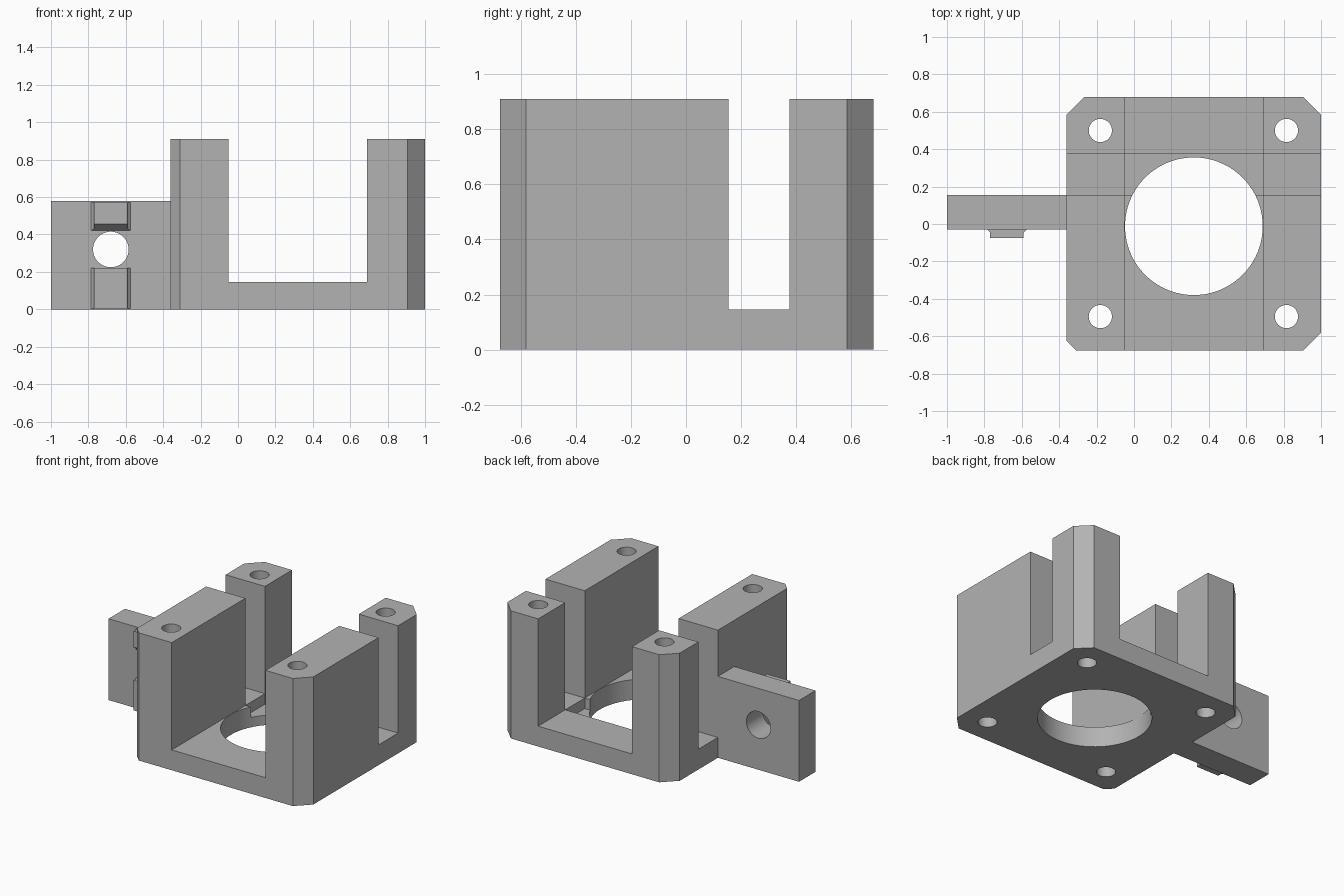
import bpy, bmesh, math
from mathutils import Matrix, Vector

cube = bpy.data.objects.get("Cube")
if cube:
    bpy.data.objects.remove(cube, do_unlink=True)

grey = bpy.data.materials.new("plain grey")
grey.use_nodes = True
colour = (0.45, 0.45, 0.45, 1)
grey.diffuse_color = colour
grey.node_tree.nodes["Principled BSDF"].inputs["Base Color"].default_value = colour


def prism(name, outline, offset):
    """Extrude a closed 3D outline along an offset."""
    bm = bmesh.new()
    face = bm.faces.new([bm.verts.new(p) for p in outline])
    new = bmesh.ops.extrude_face_region(bm, geom=[face])["geom"]
    bmesh.ops.translate(bm, vec=offset, verts=[v for v in new if isinstance(v, bmesh.types.BMVert)])
    bmesh.ops.recalc_face_normals(bm, faces=bm.faces)
    mesh = bpy.data.meshes.new(name)
    bm.to_mesh(mesh)
    bm.free()
    mesh.materials.append(grey)
    obj = bpy.data.objects.new(name, mesh)
    bpy.context.collection.objects.link(obj)
    return obj


def box(name, x, y, z):
    outline = [(x[0], y[0], z[0]), (x[1], y[0], z[0]), (x[1], y[1], z[0]), (x[0], y[1], z[0])]
    return prism(name, outline, (0, 0, z[1] - z[0]))


def rod(name, centre, radius, axis, segments=64):
    """Long cylinder through a point, used for drilling."""
    axis = Vector(axis)
    turn = axis.to_track_quat("Z", "Y")
    start = Vector(centre) - axis * 2
    ring = [start + turn @ Vector((radius * math.cos(a), radius * math.sin(a), 0))
            for a in (math.tau * i / segments for i in range(segments))]
    return prism(name, ring, axis * 4)


def cut(obj, cutters):
    """Subtract each cutter, apply the result and discard the cutters."""
    for cutter in cutters:
        cutter.hide_render = True
        mod = obj.modifiers.new("cut", "BOOLEAN")
        mod.operation = "DIFFERENCE"
        mod.solver = "EXACT"
        mod.object = cutter
    graph = bpy.context.evaluated_depsgraph_get()
    mesh = bpy.data.meshes.new_from_object(obj.evaluated_get(graph))
    obj.modifiers.clear()
    obj.data = mesh
    for cutter in cutters:
        bpy.data.objects.remove(cutter, do_unlink=True)


# Housing block with chamfered corners, one smaller than the rest
L, R, F, B, TOP, FLOOR = -0.36, 1.0, -0.675, 0.68, 0.91, 0.145
c, s = 0.095, 0.05
outline = [(L + s, F), (R - c, F), (R, F + c), (R, B - c),
           (R - c, B), (L + c, B), (L, B - c), (L, F + s)]
housing = prism("housing", [(x, y, 0) for x, y in outline], (0, 0, TOP))

# Wide channel, cross slot, shallow pocket where they meet, and bores
inner, slot = (-0.05, 0.69), (0.155, 0.375)
cutters = [
    box("channel_cutter", inner, (-2, 2), (FLOOR, 2)),
    box("slot_cutter", (-2, 2), slot, (FLOOR, 2)),
    box("pocket_cutter", inner, slot, (0.07, 1)),
    rod("main_bore_cutter", (0.32, -0.012, 0), 0.368, (0, 0, 1), 96),
]
for x in (-0.18, 0.815):
    for y in (-0.495, 0.5):
        cutters.append(rod("screw_hole_cutter", (x, y, 0), 0.062, (0, 0, 1), 48))
cut(housing, cutters)

# Side mounting tab with a cross hole
tab = box("mounting_tab", (-1, L), (-0.03, 0.155), (0, 0.58))
cut(tab, [rod("tab_hole_cutter", (-0.68, 0, 0.32), 0.095, (0, 1, 0))])

# Locating lugs on the front of the tab, flared at the root
flare = [(-0.785, -0.03), (-0.77, -0.045), (-0.77, -0.075),
         (-0.59, -0.075), (-0.59, -0.045), (-0.575, -0.03)]
lower = prism("lower_lug", [(x, y, 0.005) for x, y in flare], (0, 0, 0.215))
upper = prism("upper_lug", [(x, y, 0.42) for x, y in flare], (0, 0, 0.15))

# Sloped underside of the upper lug
wedge = [(-1, -0.03, 0.41), (-1, -0.03, 0.42), (-1, -0.075, 0.455),
         (-1, -0.1, 0.475), (-1, -0.1, 0.41)]
cut(upper, [prism("slope_cutter", wedge, (1, 0, 0))])

# Smooth bores, crisp edges
bpy.ops.object.select_all(action="DESELECT")
for obj in (housing, tab):
    obj.select_set(True)
bpy.context.view_layer.objects.active = housing
bpy.ops.object.shade_smooth_by_angle(angle=math.radians(30))
